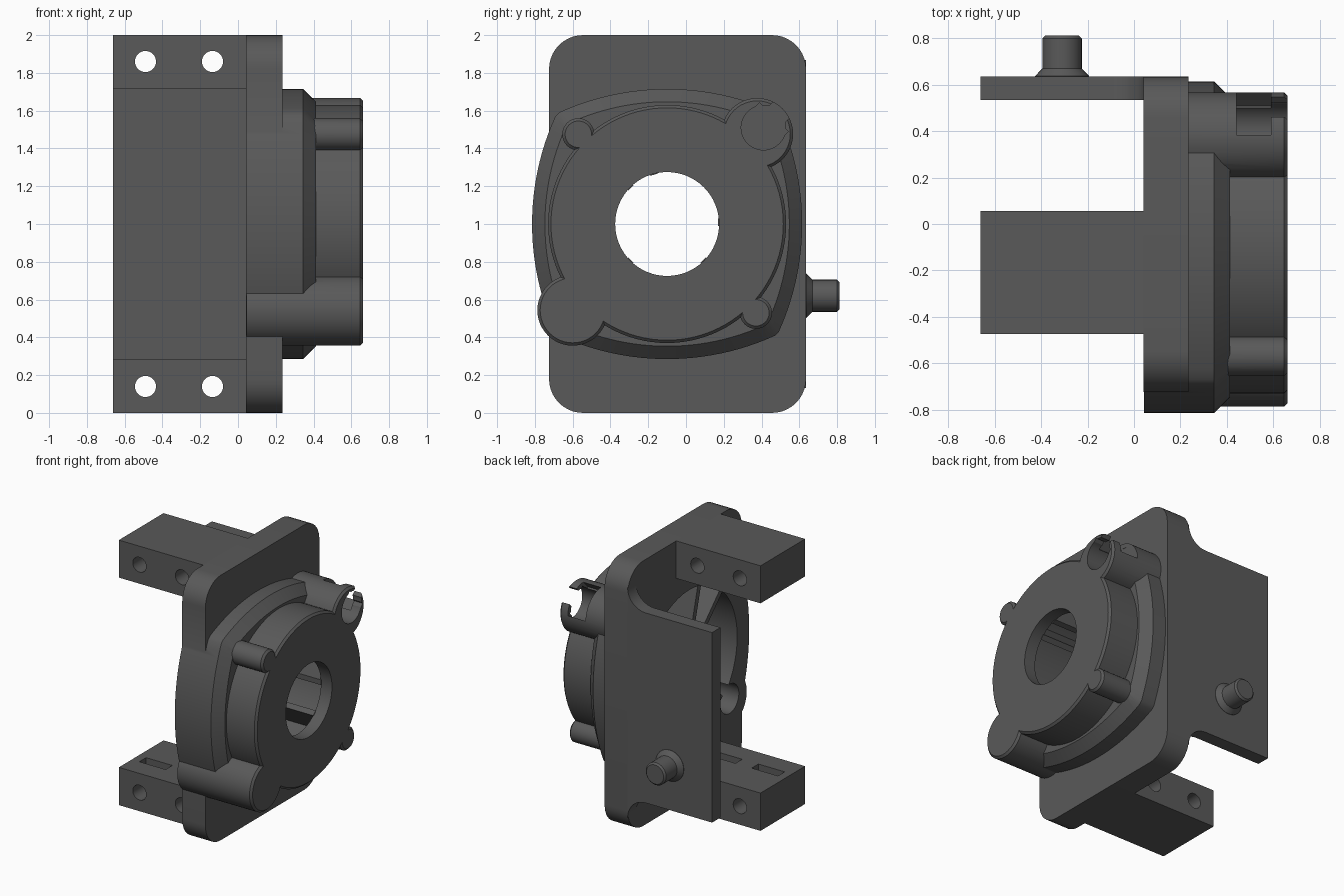
import bpy, bmesh, math
from math import sin, cos, pi, sqrt

if "Cube" in bpy.data.objects:
    bpy.data.objects.remove(bpy.data.objects["Cube"])

CY, CZ = -0.10, 1.0          # bore centre in the y-z plane


def loft(name, rings):
    """Closed solid through equal-length rings of 3D points."""
    bm = bmesh.new()
    rows = [[bm.verts.new(p) for p in r] for r in rings]
    n = len(rows[0])
    for a, b in zip(rows, rows[1:]):
        for i in range(n):
            j = (i + 1) % n
            bm.faces.new((a[i], a[j], b[j], b[i]))
    bm.faces.new(rows[0])
    bm.faces.new(rows[-1])
    bmesh.ops.recalc_face_normals(bm, faces=bm.faces)
    me = bpy.data.meshes.new(name)
    bm.to_mesh(me)
    bm.free()
    ob = bpy.data.objects.new(name, me)
    bpy.context.collection.objects.link(ob)
    return ob


def prism_x(name, pts, x0, x1):
    return loft(name, [[(x, y, z) for y, z in pts] for x in (x0, x1)])


def box(name, x, y, z):
    return prism_x(name, [(y[0], z[0]), (y[1], z[0]), (y[1], z[1]), (y[0], z[1])], *x)


def circle(r, n):
    return [(r * cos(2 * pi * i / n), r * sin(2 * pi * i / n)) for i in range(n)]


def turn_x(name, y, z, steps, n=48):
    return loft(name, [[(x, y + a, z + b) for a, b in circle(r, n)] for x, r in steps])


def turn_y(name, x, z, steps, n=32):
    return loft(name, [[(x + a, y, z + b) for a, b in circle(r, n)] for y, r in steps])


def combine(ob, tool, op):
    m = ob.modifiers.new(op, 'BOOLEAN')
    m.operation, m.object, m.solver = op, tool, 'EXACT'
    bpy.context.view_layer.objects.active = ob
    bpy.ops.object.modifier_apply(modifier=m.name)
    bpy.data.objects.remove(tool)


# Mounting plate with rounded corners
r, y0, y1 = 0.18, -0.725, 0.635
plate = []
for k, (y, z) in enumerate([(y1 - r, 2 - r), (y0 + r, 2 - r), (y0 + r, r), (y1 - r, r)]):
    for i in range(11):
        a = pi / 2 * (k + i / 10)
        plate.append((y + r * cos(a), z + r * sin(a)))
housing = prism_x("housing", plate, 0.042, 0.235)

# Bulged square flange with a chamfered front
R, H = 1.38, 0.715
outline = []
for k in range(4):
    for i in range(25):
        t = 0.57 - 1.14 * i / 24
        d = sqrt(R * R - t * t) - (R - H)
        a = k * pi / 2
        outline.append((t * cos(a) - d * sin(a), t * sin(a) + d * cos(a)))
flange = loft("flange", [[(x, CY + s * a, CZ + s * b) for a, b in outline]
                         for x, s in ((0.043, 1), (0.345, 1), (0.414, 0.905))])
combine(housing, flange, 'UNION')

# Front drum and its four edge bosses, all flush at the front
drum = turn_x("drum", CY, CZ, [(0.2, 0.63), (0.647, 0.63), (0.662, 0.615)], 96)
combine(housing, drum, 'UNION')
for y, z, rad, x0 in [(-0.60, 0.543, 0.187, 0.044), (0.377, 1.477, 0.19, 0.20),
                      (-0.57, 1.475, 0.085, 0.21), (0.37, 0.53, 0.085, 0.22)]:
    boss = turn_x("boss", y, z, [(x0, rad), (0.647, rad), (0.662, rad - 0.015)])
    combine(housing, boss, 'UNION')

# Hollow back, through bore and pocket in the large boss
combine(housing, turn_x("cavity", CY, CZ, [(0.0, 0.57), (0.57, 0.57)], 96), 'DIFFERENCE')
combine(housing, turn_x("bore", CY, CZ, [(0.5, 0.275), (0.7, 0.275)], 64), 'DIFFERENCE')
combine(housing, turn_x("pocket", -0.58, 0.565, [(0.0, 0.11), (0.5, 0.11)]), 'DIFFERENCE')


# Cable socket in the upper boss, open diagonally outwards
def diagonal(name, a0, a1, w, x0, x1):
    k = sqrt(0.5)
    pts = [(a0, -w), (a1, -w), (a1, w), (a0, w)]
    return prism_x(name, [(0.41 + k * (a - b), 1.51 + k * (a + b)) for a, b in pts], x0, x1)


combine(housing, turn_x("socket", 0.41, 1.51, [(0.44, 0.118), (0.7, 0.118)]), 'DIFFERENCE')
combine(housing, diagonal("socket_mouth", 0, 0.078, 0.108, 0.441, 0.71), 'DIFFERENCE')
combine(housing, diagonal("socket_slot", 0.01, 0.3, 0.13, 0.442, 0.59), 'DIFFERENCE')
combine(housing, diagonal("socket_gap", 0.02, 0.3, 0.06, 0.45, 0.72), 'DIFFERENCE')

# Radial ribs inside the hollow
parts = [housing]
for deg in (2, 105, 135, 225, 315):
    a = math.radians(deg)
    pts = [(0.27, -0.02), (0.58, -0.02), (0.58, 0.02), (0.27, 0.02)]
    parts.append(prism_x("inner_rib", [(CY + p * cos(a) - q * sin(a), CZ + p * sin(a) + q * cos(a))
                                       for p, q in pts], 0.06, 0.575))

# Side wall, filleted where it meets the plate
f = 0.15
arc = [(0.043 - f + f * sin(pi / 2 * i / 10), f - f * cos(pi / 2 * i / 10)) for i in range(11)]
top = [(-0.662, 1.717)] + [(x, 1.717 + h) for x, h in arc]
wall = top + [(x, 2 - z) for x, z in reversed(top)]
parts.append(loft("side_wall", [[(x, y, z) for x, z in wall] for y in (0.535, 0.635)]))

# Peg with a conical foot
parts.append(turn_y("peg", -0.31, 0.62,
                    [(0.62, 0.117), (0.637, 0.117), (0.67, 0.085), (0.8, 0.085), (0.813, 0.072)]))

# Mounting blocks with cross holes and nut slots on their inner faces
for name, z0, z1, zh, slot in [("lower_block", 0, 0.285, 0.14, (0.04, 0.4)),
                               ("upper_block", 1.717, 2, 1.86, (1.6, 1.96))]:
    block = box(name, (-0.662, 0.043), (-0.475, 0.057), (z0, z1))
    for x in (-0.49, -0.135):
        combine(block, turn_y("hole", x, zh, [(-0.6, 0.056), (0.2, 0.056)]), 'DIFFERENCE')
        combine(block, box("nut_slot", (x - 0.11, x + 0.11), (-0.32, -0.24), slot), 'DIFFERENCE')
    parts.append(block)

# Smooth curved faces, keep edges sharp
bpy.ops.object.select_all(action='DESELECT')
for ob in parts:
    ob.select_set(True)
bpy.context.view_layer.objects.active = housing
bpy.ops.object.shade_smooth_by_angle(angle=math.radians(25))

# Dark grey finish
mat = bpy.data.materials.new("dark_grey")
mat.diffuse_color = (0.1, 0.1, 0.1, 1)
mat.use_nodes = True
mat.node_tree.nodes["Principled BSDF"].inputs["Base Color"].default_value = mat.diffuse_color
for ob in parts:
    ob.data.materials.clear()
    ob.data.materials.append(mat)
